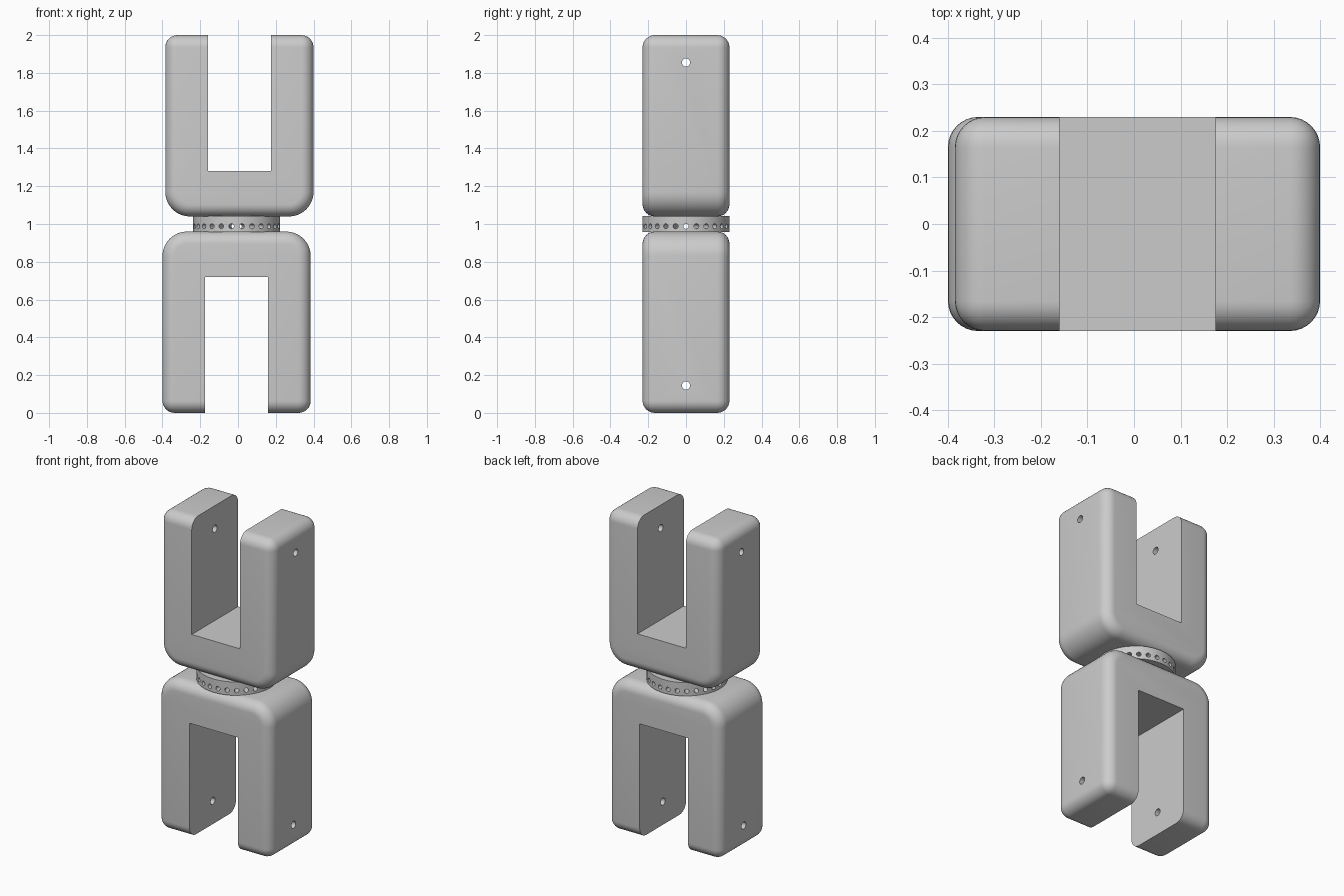
import bpy
import bmesh
from math import pi, radians
from mathutils import Matrix, Vector

cube = bpy.data.objects.get("Cube")
if cube:
    bpy.data.objects.remove(cube, do_unlink=True)

GREY = (0.6, 0.6, 0.6, 1)
metal = bpy.data.materials.new("plain grey")
metal.use_nodes = True
metal.diffuse_color = GREY
metal.node_tree.nodes["Principled BSDF"].inputs["Base Color"].default_value = GREY


def make_object(name, bm):
    mesh = bpy.data.meshes.new(name)
    bmesh.ops.recalc_face_normals(bm, faces=bm.faces)
    bm.to_mesh(mesh)
    bm.free()
    mesh.materials.append(metal)
    obj = bpy.data.objects.new(name, mesh)
    bpy.context.collection.objects.link(obj)
    return obj


def add_box(bm, low, high):
    low, high = Vector(low), Vector(high)
    matrix = Matrix.Translation((low + high) / 2) @ Matrix.Diagonal((*(high - low), 1))
    bmesh.ops.create_cube(bm, size=1, matrix=matrix)


def add_cylinder(bm, radius, depth, matrix, sides):
    bmesh.ops.create_cone(bm, cap_ends=True, segments=sides, radius1=radius,
                          radius2=radius, depth=depth, matrix=matrix)


def select(obj):
    bpy.ops.object.select_all(action="DESELECT")
    obj.select_set(True)
    bpy.context.view_layer.objects.active = obj


def cut(obj, cutter_bm):
    cutter = make_object("cutter", cutter_bm)
    cutter.hide_render = True
    mod = obj.modifiers.new("cut", "BOOLEAN")
    mod.operation, mod.solver = "DIFFERENCE", "EXACT"
    mod.object, mod.use_self = cutter, True
    select(obj)
    bpy.ops.object.modifier_apply(modifier=mod.name)
    bpy.data.objects.remove(cutter, do_unlink=True)


def make_fork(name):
    # Block with large rounds at its base, then a small round on every edge
    bm = bmesh.new()
    add_box(bm, (-0.385, -0.23, 1.04), (0.4, 0.23, 2))
    base = [e for e in bm.edges if all(v.co.z < 1.1 for v in e.verts)
            and abs(e.verts[0].co.y - e.verts[1].co.y) > 0.1]
    bmesh.ops.bevel(bm, geom=base, offset=0.13, segments=10, profile=0.5, affect="EDGES")
    sharp = [e for e in bm.edges if e.calc_face_angle(0) > radians(30)]
    bmesh.ops.bevel(bm, geom=sharp, offset=0.065, segments=8, profile=0.5, affect="EDGES")
    fork = make_object(name, bm)
    # Slot between the arms
    bm = bmesh.new()
    add_box(bm, (-0.16, -0.5, 1.28), (0.175, 0.5, 2.3))
    cut(fork, bm)
    # Pin hole through both arms
    bm = bmesh.new()
    add_cylinder(bm, 0.022, 2, Matrix.Translation((0, 0, 1.855))
                 @ Matrix.Rotation(pi / 2, 4, "Y"), 24)
    cut(fork, bm)
    select(fork)
    bpy.ops.object.shade_smooth_by_angle(angle=radians(35))
    return fork


make_fork("upper_fork")
lower = make_fork("lower_fork")
lower.data.transform(Matrix.Translation((0, 0, 2)) @ Matrix.Rotation(pi, 4, "Y"))

# Swivel disc between the forks, drilled radially all round
centre = Vector((-0.0075, 0, 1))
bm = bmesh.new()
add_cylinder(bm, 0.23, 0.084, Matrix.Translation(centre), 104)
disc = make_object("swivel_disc", bm)
bm = bmesh.new()
drill = Matrix.Translation(centre - Vector((0, 0, 0.012)))
add_cylinder(bm, 0.118, 0.03, drill, 52)
for i in range(26):
    turn = Matrix.Rotation(2 * pi * i / 26, 4, "Z")
    add_cylinder(bm, 0.0135, 0.15, drill @ turn @ Matrix.Translation((0.19, 0, 0))
                 @ Matrix.Rotation(pi / 2, 4, "Y"), 16)
cut(disc, bm)
select(disc)
bpy.ops.object.shade_smooth_by_angle(angle=radians(35))
